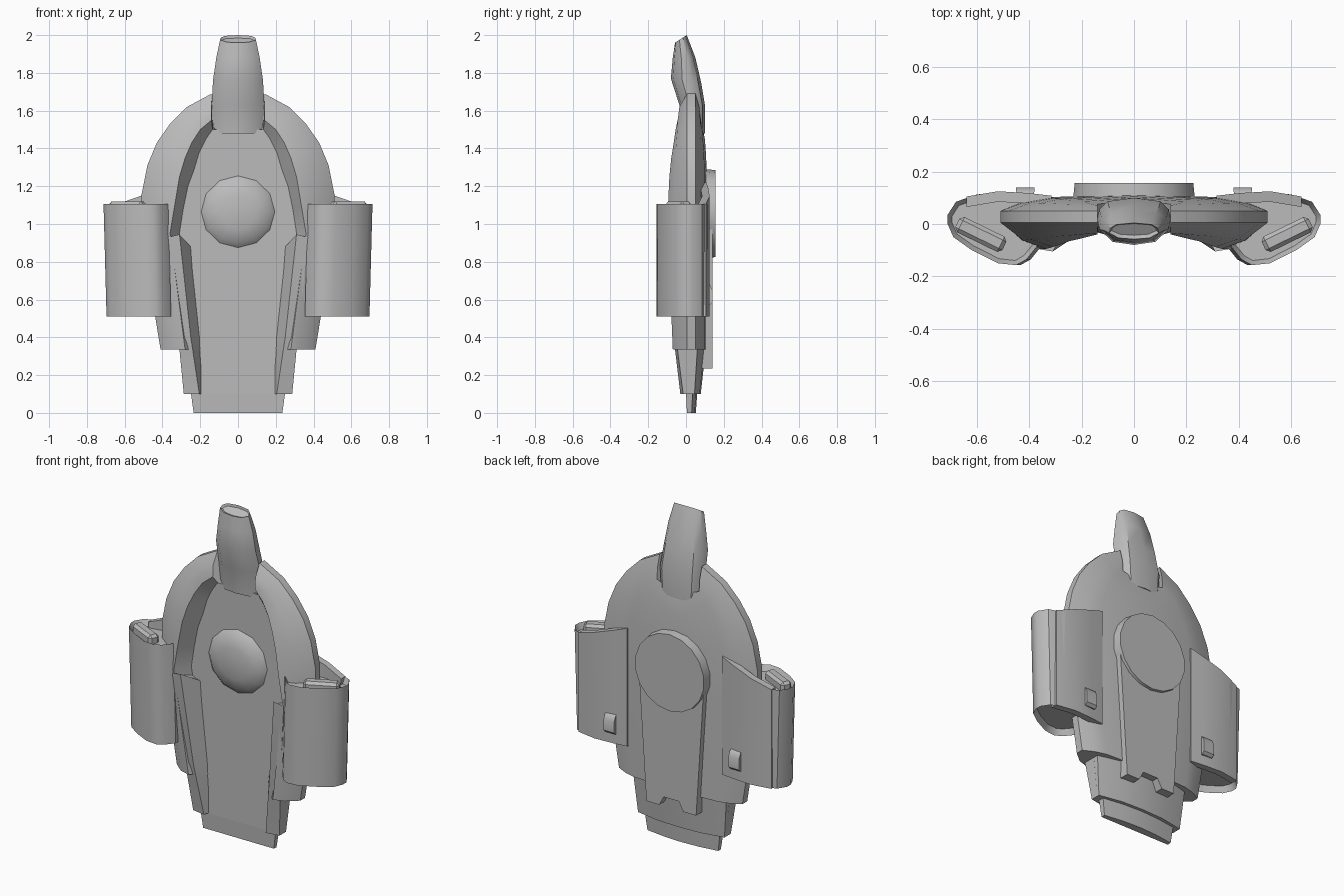
import bpy, bmesh, math
from mathutils import Matrix, Vector

if "Cube" in bpy.data.objects:
    bpy.data.objects.remove(bpy.data.objects["Cube"])

hull_grey = bpy.data.materials.new("hull_grey")
hull_grey.use_nodes = True
hull_grey.diffuse_color = (0.5, 0.5, 0.5, 1)
hull_grey.node_tree.nodes["Principled BSDF"].inputs["Base Color"].default_value = (0.5, 0.5, 0.5, 1)


def finish(name, bm, mirror=False, angle=30):
    bmesh.ops.recalc_face_normals(bm, faces=bm.faces)
    mesh = bpy.data.meshes.new(name)
    bm.to_mesh(mesh)
    bm.free()
    ob = bpy.data.objects.new(name, mesh)
    bpy.context.collection.objects.link(ob)
    mesh.materials.append(hull_grey)
    if mirror:
        ob.modifiers.new("Mirror", 'MIRROR')
    bpy.ops.object.select_all(action='DESELECT')
    ob.select_set(True)
    bpy.context.view_layer.objects.active = ob
    bpy.ops.object.shade_smooth_by_angle(angle=math.radians(angle))
    return ob


def loft(rings, closed=True):
    """Skin a row of equal rings; closed rings are capped. Returns bmesh and caps."""
    bm = bmesh.new()
    rows = [[bm.verts.new(p) for p in ring] for ring in rings]
    n = len(rows[0])
    for a, b in zip(rows, rows[1:]):
        for i in range(n if closed else n - 1):
            j = (i + 1) % n
            bm.faces.new((a[i], a[j], b[j], b[i]))
    caps = [bm.faces.new(rows[0]), bm.faces.new(rows[-1])]
    bmesh.ops.recalc_face_normals(bm, faces=bm.faces)
    return bm, caps


def both_sides(half):
    return half + [(-x, z) for x, z in reversed(half) if x > 0]


def box(size, location, rotation=0, bevel=0.0):
    bm = bmesh.new()
    m = Matrix.Translation(location) @ Matrix.Rotation(rotation, 4, 'Z') @ Matrix.Diagonal((*size, 1))
    bmesh.ops.create_cube(bm, size=1, matrix=m)
    if bevel:
        bmesh.ops.bevel(bm, geom=bm.edges[:], offset=bevel, segments=1, affect='EDGES')
    return bm


# Hull: stations run round the raised rim; outer edge, ridge and floor edge as (x, z)
stations = [
    ((.14, 1.69), (.14, 1.55), (.135, 1.50), -.04, .09),
    ((.27, 1.62), (.20, 1.50), (.17, 1.45), -.055, .10),
    ((.36, 1.53), (.245, 1.43), (.205, 1.38), -.065, .105),
    ((.43, 1.43), (.28, 1.35), (.235, 1.28), -.078, .11),
    ((.48, 1.31), (.31, 1.25), (.265, 1.20), -.088, .112),
    ((.51, 1.16), (.335, 1.10), (.29, 1.08), -.095, .115),
    ((.51, .95), (.36, .95), (.31, .95), -.095, .115),
    ((.41, .335), (.28, .335), (.20, .335), -.07, .115),
]
rings = []
for (ox, oz), (rx, rz), (fx, fz), front, back in stations:
    rings.append([
        (0, 0, fz), (fx, 0, fz), (rx, front, rz),
        ((ox + rx) / 2, front / 2 - .015, (oz + rz) / 2),
        (ox, .005, oz), (ox, .05, oz),
        ((ox + rx) / 2, back * .5 + .025, (oz + rz) / 2),
        (rx, back - .014, rz), (0, back, fz)])
bm, caps = loft(rings, closed=False)
finish("hull", bm, mirror=True)

# Lower hull and tail, with a back that curves across
def tail_ring(z, w, front, edge, back):
    pts = [(w, front), (w, edge), (w * .5, back - .006), (0, back)]
    return [(x, y, z) for x, y in both_sides(pts)]

bm, caps = loft([tail_ring(.34, .31, 0, .06, .105), tail_ring(.1, .287, 0, .045, .078)])
finish("lower_hull", bm)
bm, caps = loft([tail_ring(.11, .25, 0, .035, .06), tail_ring(0, .235, .005, .03, .052)])
finish("tail", bm)

# Raised bars beside the front floor, running down to the tail
bm, caps = loft([
    [(.24, .02, .87), (.31, -.105, .945), (.37, -.095, .93), (.37, .02, .93)],
    [(.19, .02, .40), (.25, -.065, .40), (.32, -.06, .40), (.32, .02, .40)],
    [(.19, .02, .335), (.24, -.058, .335), (.31, -.045, .335), (.31, .03, .335)],
    [(.19, .02, .10), (.205, -.03, .10), (.287, -.015, .10), (.287, .03, .10)]])
finish("front_bar", bm, mirror=True, angle=15)

# Shallow dome on the front floor
bm = bmesh.new()
bmesh.ops.create_uvsphere(bm, u_segments=12, v_segments=6, radius=1,
                          matrix=Matrix.Translation((0, 0, 1.065)) @ Matrix.Diagonal((.195, .05, .19, 1))
                          @ Matrix.Rotation(math.pi / 2, 4, 'X'))
finish("front_dome", bm, angle=50)

# Neck and head: faceted rings with a sloped, sunken top
profile = [(0, -1), (.62, -.85), (1, -.25), (.95, .35), (.72, .8), (0, 1)]
profile = both_sides(profile)
rings = []
for z_front, z_back, y_front, y_back, w in [
        (1.48, 1.48, -.02, .10, .13), (1.63, 1.63, -.035, .10, .14),
        (1.77, 1.75, -.08, .08, .132), (1.88, 1.88, -.07, .05, .115),
        (1.96, 2.0, -.058, .004, .095)]:
    mid, r = (y_front + y_back) / 2, (y_back - y_front) / 2
    rings.append([(x * w, mid + y * r, z_front + (z_back - z_front) * (y + 1) / 2)
                  for x, y in profile])
bm, caps = loft(rings)
bmesh.ops.inset_individual(bm, faces=[caps[1]], thickness=.01, depth=-.012)
finish("neck_and_head", bm, angle=35)

# Side pods: bean-shaped shells with sunken ends
section = [(.40, .105), (.52, .12), (.60, .113), (.68, .085), (.712, .035), (.712, 0),
           (.69, -.05), (.62, -.10), (.52, -.15), (.45, -.157), (.41, -.135),
           (.37, -.085), (.37, .05)]
bm, caps = loft([[(x - .016, y, .51) for x, y in section], [(x, y, 1.105) for x, y in section]])
bmesh.ops.inset_individual(bm, faces=caps, thickness=.018, depth=-.035)
finish("side_pod", bm, mirror=True, angle=35)

# Core block showing in the top of each pod
finish("pod_core", box((.20, .065, .12), (.585, -.04, 1.06), math.radians(26), .015), mirror=True)

# Back panels joining pods to hull, with a sloping top edge
rings = []
for x, y in [(.315, .108), (.40, .118), (.52, .125), (.64, .105)]:
    top = 1.105 + (.64 - x) * .35
    rings.append([(x, y, .51), (x, y, top), (x, y - .04, top), (x, y - .04, .51)])
bm, caps = loft(rings)
finish("pod_back_panel", bm, mirror=True)

# Small lugs on the back panels
bm, caps = loft([
    [(.385, .11, .57), (.445, .11, .57), (.445, .11, .69), (.385, .11, .69)],
    [(.38, .125, .57), (.45, .125, .57), (.45, .125, .68), (.38, .125, .68)],
    [(.38, .14, .585), (.45, .14, .585), (.45, .14, .65), (.38, .14, .65)]])
finish("back_lug", bm, mirror=True)

# Round plate on the back
bm = bmesh.new()
bmesh.ops.create_cone(bm, cap_ends=True, segments=18, radius1=.238, radius2=.23, depth=.077,
                      matrix=Matrix.Translation((0, .1185, 1.055)) @ Matrix.Rotation(-math.pi / 2, 4, 'X'))
finish("back_disc", bm)

# Notched spine plate below the disc
outline = both_sides([(0, 1.0), (.215, 1.0), (.165, .235), (.08, .235), (.05, .29), (0, .29)])
bm, caps = loft([[(x, .06, z) for x, z in outline], [(x, .14, z) for x, z in outline]])
finish("back_spine", bm)
